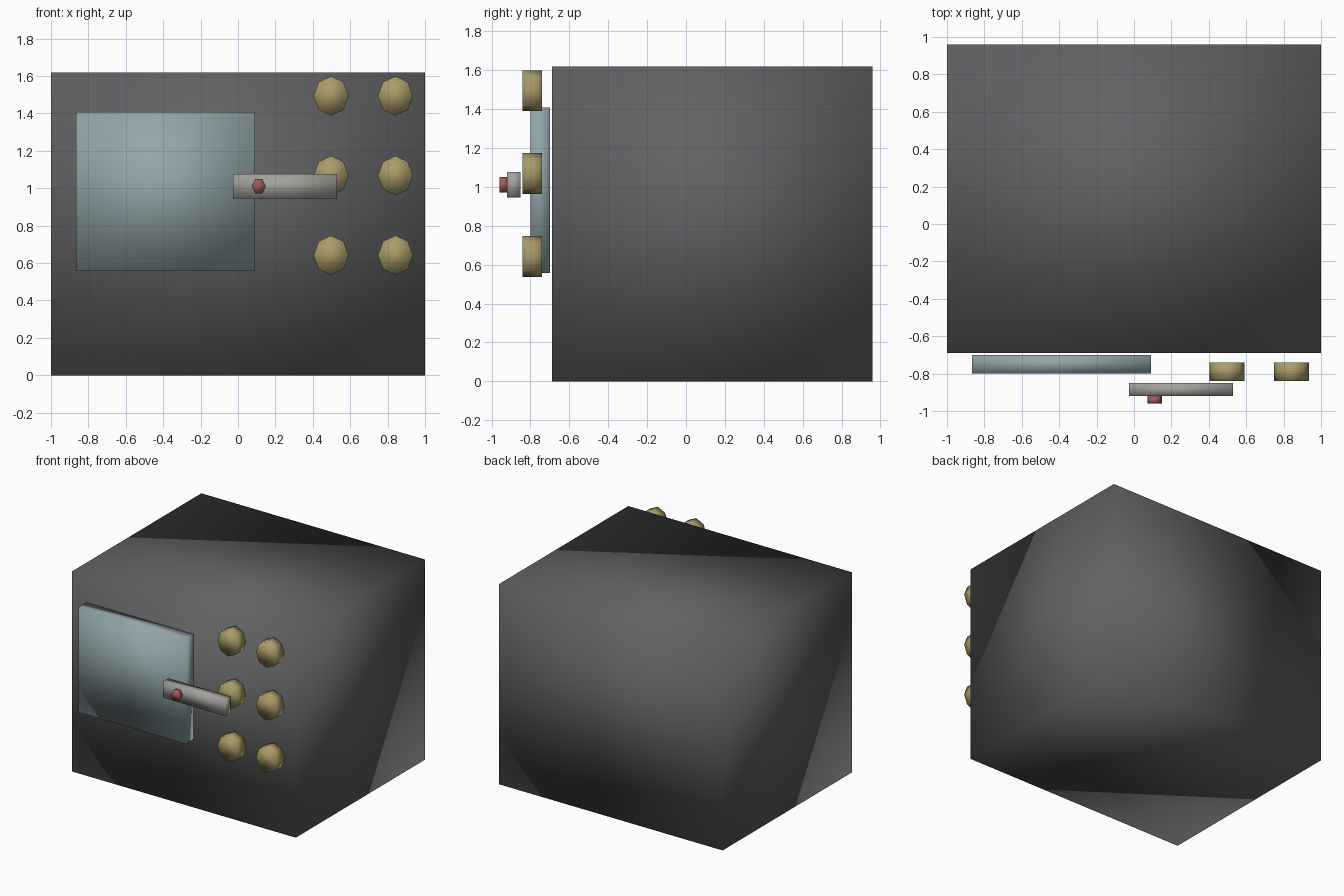
import bpy, math

if "Cube" in bpy.data.objects:
    bpy.data.objects.remove(bpy.data.objects["Cube"])


def finish(obj, name, color):
    obj.name = name
    bpy.ops.object.transform_apply(location=False, rotation=True, scale=True)
    bpy.ops.object.shade_smooth()
    mat = bpy.data.materials.get(color[0]) or bpy.data.materials.new(color[0])
    mat.diffuse_color = (*color[1], 1)
    mat.use_nodes = True
    mat.node_tree.nodes["Principled BSDF"].inputs["Base Color"].default_value = mat.diffuse_color
    obj.data.materials.append(mat)
    return obj


def box(name, lo, hi, color):
    bpy.ops.mesh.primitive_cube_add(size=1, location=[(a + b) / 2 for a, b in zip(lo, hi)])
    obj = bpy.context.object
    obj.scale = [b - a for a, b in zip(lo, hi)]
    return finish(obj, name, color)


def disc(name, sides, x, z, y0, y1, rx, rz, color, spin=0.0):
    # Low-sided cylinder along y, slightly oval
    bpy.ops.mesh.primitive_cylinder_add(vertices=sides, radius=1, depth=1)
    obj = bpy.context.object
    obj.rotation_euler = (math.pi / 2, spin, 0)
    bpy.ops.object.transform_apply(location=False, rotation=True, scale=True)
    obj.location = (x, (y0 + y1) / 2, z)
    obj.scale = (rx, y1 - y0, rz)
    return finish(obj, name, color)


DARK = ("dark_metal", (0.12, 0.12, 0.125))
GLASS = ("pale_blue", (0.29, 0.38, 0.40))
BRASS = ("brass", (0.40, 0.33, 0.14))
STEEL = ("steel", (0.37, 0.36, 0.34))
RED = ("red", (0.32, 0.11, 0.10))

# Cabinet and front window
box("body", (-1, -0.69, 0), (1, 0.96, 1.62), DARK)
box("window_panel", (-0.865, -0.80, 0.557), (0.092, -0.70, 1.407), GLASS)

# Two columns of three octagonal knobs
for i, x in enumerate((0.498, 0.842)):
    for j, z in enumerate((0.642, 1.068, 1.494)):
        disc(f"knob_{i}_{j}", 8, x, z, -0.84, -0.74, 0.094, 0.105, BRASS)

# Handle bar with its small red button
box("handle", (-0.027, -0.92, 0.946), (0.53, -0.85, 1.076), STEEL)
disc("handle_button", 6, 0.111, 1.011, -0.96, -0.92, 0.038, 0.045, RED, math.pi / 6)
